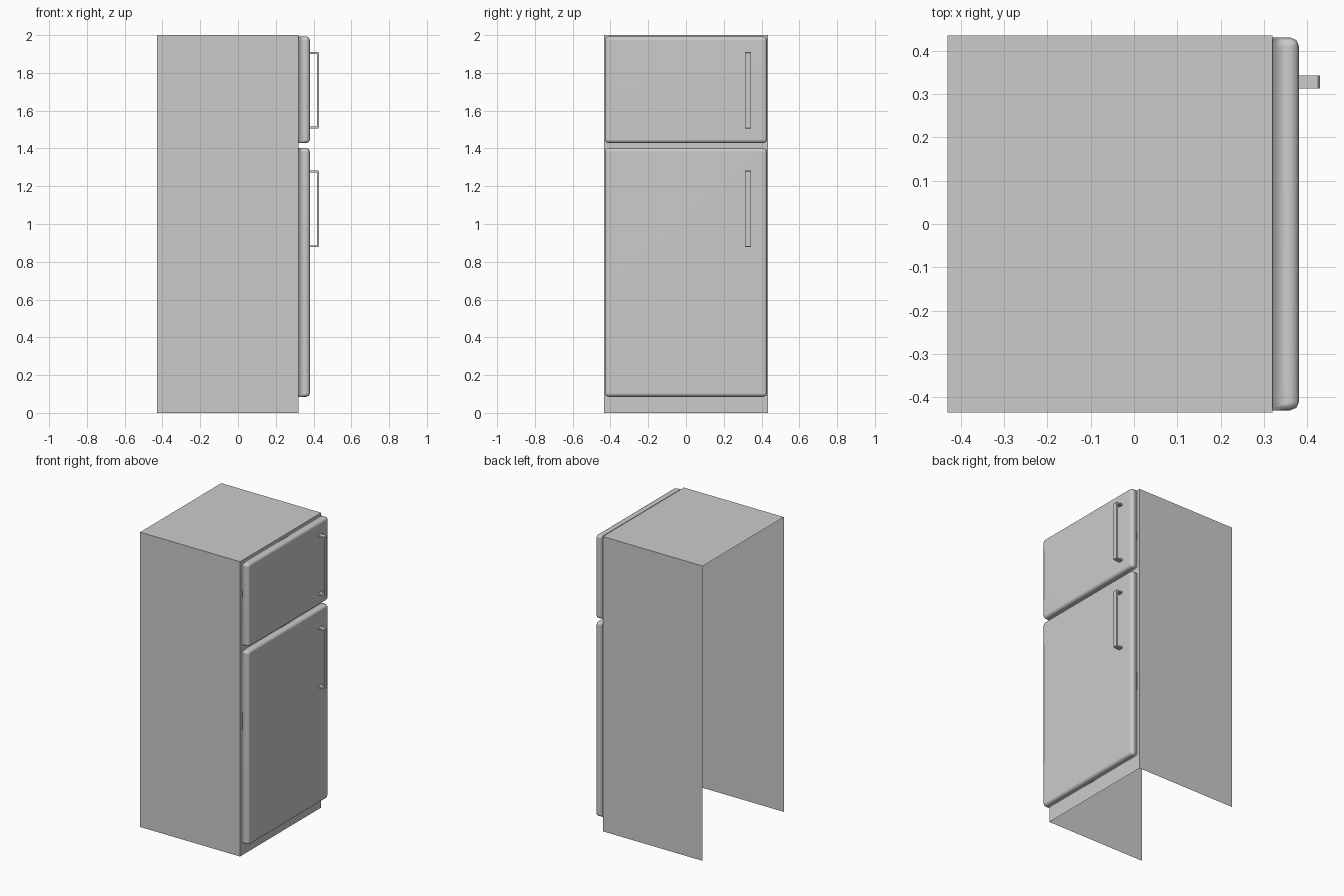
import bpy, bmesh

if "Cube" in bpy.data.objects:
    bpy.data.objects.remove(bpy.data.objects["Cube"])

def finish(name, bm, smooth=False):
    bmesh.ops.recalc_face_normals(bm, faces=bm.faces[:])
    me = bpy.data.meshes.new(name)
    bm.to_mesh(me)
    bm.free()
    ob = bpy.data.objects.new(name, me)
    bpy.context.collection.objects.link(ob)
    for p in me.polygons:
        p.use_smooth = smooth
    return ob

def box(lo, hi):
    bm = bmesh.new()
    bmesh.ops.create_cube(bm, size=1)
    for v in bm.verts:
        for i in range(3):
            v.co[i] = (lo[i] + hi[i]) / 2 + v.co[i] * (hi[i] - lo[i])
    return bm

# cabinet: thin shell, open at the back (-x) and underneath
bm = box((-0.43, -0.435, 0), (0.32, 0.435, 2))
bm.normal_update()
bmesh.ops.delete(bm, geom=[f for f in bm.faces if f.normal.x < -0.5 or f.normal.z < -0.5],
                 context='FACES_ONLY')
finish("cabinet", bm)

# doors: every edge softened except the ones against the cabinet
def door(name, z0, z1):
    bm = box((0.32, -0.43, z0), (0.381, 0.43, z1))
    edges = [e for e in bm.edges if max(v.co.x for v in e.verts) > 0.35]
    bmesh.ops.bevel(bm, geom=edges, offset=0.02, segments=2, profile=0.5, affect='EDGES')
    ob = finish(name, bm, True)
    mod = ob.modifiers.new("even_shading", 'WEIGHTED_NORMAL')
    mod.keep_sharp = True

door("fridge_door", 0.085, 1.402)
door("freezer_door", 1.428, 1.993)

# handles: C-shaped profile in the x-z plane extruded along y
def handle(name, z0, z1, t=0.01, c=0.004):
    a, b = 0.379, 0.429
    prof = [(a, z0), (b - c, z0), (b, z0 + c), (b, z1 - c), (b - c, z1), (a, z1),
            (a, z1 - t), (b - t, z1 - t), (b - t, z0 + t), (a, z0 + t)]
    bm = bmesh.new()
    face = bm.faces.new([bm.verts.new((x, 0.313, z)) for x, z in prof])
    res = bmesh.ops.extrude_face_region(bm, geom=[face])
    bmesh.ops.translate(bm, vec=(0, 0.03, 0),
                        verts=[g for g in res["geom"] if isinstance(g, bmesh.types.BMVert)])
    finish(name, bm)

handle("fridge_handle", 0.877, 1.282)
handle("freezer_handle", 1.505, 1.91)
